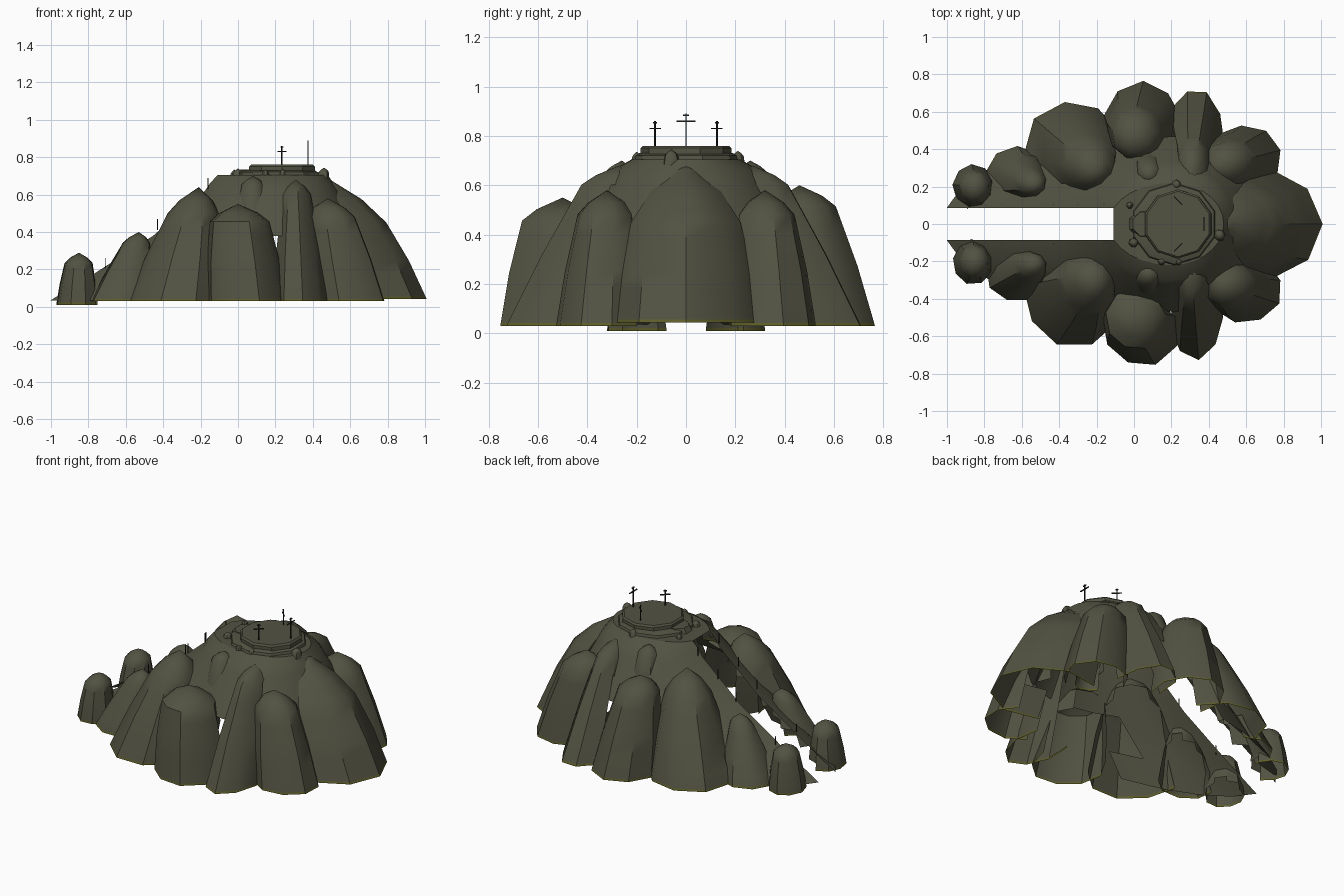
import bpy, bmesh, math, random
from math import sin, cos, pi

random.seed(4)
cube = bpy.data.objects.get("Cube")
if cube:
    bpy.data.objects.remove(cube)


def material(name, colour):
    m = bpy.data.materials.new(name)
    m.diffuse_color = (*colour, 1)
    m.use_nodes = True
    bsdf = m.node_tree.nodes["Principled BSDF"]
    bsdf.inputs["Base Color"].default_value = (*colour, 1)
    bsdf.inputs["Roughness"].default_value = 1
    return m


STONE = material("olive grey stone", (0.085, 0.085, 0.055))
MOSS = material("moss edge", (0.11, 0.11, 0.022))
WOOD = material("dark wood", (0.02, 0.02, 0.017))


def finish(name, bm, mats, angle=38):
    mesh = bpy.data.meshes.new(name)
    bm.to_mesh(mesh)
    bm.free()
    ob = bpy.data.objects.new(name, mesh)
    bpy.context.collection.objects.link(ob)
    for m in mats:
        mesh.materials.append(m)
    bpy.ops.object.select_all(action="DESELECT")
    ob.select_set(True)
    bpy.context.view_layer.objects.active = ob
    bpy.ops.object.shade_smooth_by_angle(angle=math.radians(angle))


def loft(bm, rings, closed=True):
    """Skin a stack of rings, lowest first."""
    rows = [[bm.verts.new(p) for p in ring] for ring in rings]
    n = len(rows[0])
    for low, high in zip(rows, rows[1:]):
        for i in range(n if closed else n - 1):
            j = (i + 1) % n
            bm.faces.new((low[i], low[j], high[j], high[i]))
    return rows


# Hill surface: height, reach toward the path, reach away from it, half depth
HILL = [(0.035, 1.22, 0.55, 0.5), (0.18, 0.98, 0.51, 0.49), (0.38, 0.665, 0.46, 0.47),
        (0.62, 0.39, 0.34, 0.33), (0.66, 0.365, 0.31, 0.3), (0.705, 0.335, 0.28, 0.22)]
HILL_X, SLOT = 0.2, 0.085


def inside_hill(p):
    """True where a point is buried below the hill surface."""
    for low, high in zip(HILL, HILL[1:-1]):
        if p.z <= high[0]:
            f = max((p.z - low[0]) / (high[0] - low[0]), 0)
            near, far, depth = (a + (b - a) * f for a, b in zip(low[1:], high[1:]))
            reach = near if p.x < HILL_X else far
            return ((p.x - HILL_X) / reach) ** 2 + (p.y / depth) ** 2 < 0.82
    return False


def boulder(name, x, y, rx, ry, px, py, top, base=0.03, shoulder=(0.82, 0.65), sides=9):
    """Open-bottomed rock: tapering walls up to a shoulder, then a blunt leaning peak."""
    bm = bmesh.new()
    height = top - base
    wobble = [random.uniform(0.98, 1.05) for _ in range(sides)]
    turn = 0 if y == 0 else random.uniform(0, 1)
    sf, sr = shoulder
    rings = []
    for f, r in ((0, 1), (0.012 / height, 0.995), (sf / 2, 0.54 + sr / 2), (sf, sr),
                 (sf / 2 + 0.5, sr * 0.64)):
        cx, cy = x + (px - x) * f, y + (py - y) * f
        ring = []
        for i in range(sides):
            t = turn + 2 * pi * i / sides
            ring.append((cx + rx * r * wobble[i] * cos(t),
                         cy + ry * r * wobble[i] * sin(t), base + height * f))
        rings.append(ring)
    rows = loft(bm, rings)
    apex = bm.verts.new((px, py, top))
    for i in range(sides):
        bm.faces.new((rows[-1][i], rows[-1][(i + 1) % sides], apex))
    for f in bm.faces:
        f.material_index = int(max(v.co.z for v in f.verts) < base + 0.015)
    # Split the walls finely so that buried parts can be trimmed close to the hill
    walls = [e for e in bm.edges if abs(e.verts[0].co.z - e.verts[1].co.z) > 0.1]
    bmesh.ops.subdivide_edges(bm, edges=walls, cuts=2, use_grid_fill=True)
    buried = [f for f in bm.faces if inside_hill(f.calc_center_median())]
    bmesh.ops.delete(bm, geom=buried, context="FACES")
    finish(name, bm, [STONE, MOSS])


# Hill sheet, split by the open slot
bm = bmesh.new()
rings = []
for z, near, far, depth in HILL:
    end = pi - math.asin(SLOT / depth)
    ring = []
    for i in range(25):
        t = -end + 2 * end * i / 24
        ring.append((HILL_X + (near if cos(t) < 0 else far) * cos(t), depth * sin(t), z))
    rings.append(ring)
rows = loft(bm, rings, closed=False)
bm.faces.new(rows[-1])
low = [f for f in bm.faces if f.calc_center_median().z < 0.3 and f.calc_center_median().x > -0.3]
bmesh.ops.delete(bm, geom=low, context="FACES")
finish("hill", bm, [STONE], 25)

# Large boulders around the hill, nearly mirrored front to back
for s, word in ((-1, "front"), (1, "back")):
    back = s > 0
    boulder(word + "_path_end_rock", -0.86, s * 0.2, 0.11, 0.12, -0.85, s * 0.2, 0.29, 0.01, (0.8, 0.68))
    boulder(word + "_path_boulder", -0.62, s * 0.26, 0.17, 0.15, -0.53, s * 0.21, 0.4, shoulder=(0.85, 0.42))
    boulder(word + "_shoulder_boulder", -0.32, s * 0.385, 0.265, 0.27, -0.21, s * 0.29, 0.64,
            shoulder=(0.77, 0.52))
    boulder(word + "_centre_boulder", 0.045, s * 0.54, 0.21, 0.215, 0, s * (0.46 if back else 0.5),
            0.6 if back else 0.55, shoulder=(0.85, 0.6) if back else (0.82, 0.74))
    boulder(word + "_tall_boulder", 0.33, s * 0.48, 0.15, 0.24, 0.31, s * 0.27, 0.68, shoulder=(0.88, 0.52))
    boulder(word + "_corner_boulder", 0.59, s * 0.35, 0.2, 0.18, 0.48, s * 0.32, 0.58)
    boulder(word + "_upper_rock", 0.08, s * 0.31, 0.085, 0.085, 0.08, s * 0.26, 0.7, 0.47, (0.8, 0.7))
boulder("end_boulder", 0.68, 0, 0.315, 0.285, 0.46, 0, 0.7, 0.043, (0.62, 0.76))

# Small rocks around the summit
for i, (x, y, r) in enumerate([(-0.03, 0.1, 0.026), (-0.01, -0.1, 0.035), (0.22, 0.21, 0.035),
                               (0.45, -0.06, 0.042), (0.14, -0.2, 0.028), (0.23, -0.2, 0.03)]):
    boulder(f"summit_rock_{i + 1}", x, y, r, r, x + 0.01, y, 0.715 + r * 0.7, 0.62, sides=7)


# Summit platform with a lower rim and a step facing the path
def platform(name, x, levels, sides):
    bm = bmesh.new()
    rows = loft(bm, [[(x + rx * cos(2 * pi * (i + 0.5) / sides),
                       ry * sin(2 * pi * (i + 0.5) / sides), z)
                      for i in range(sides)] for z, rx, ry in levels])
    bm.faces.new(rows[-1])
    finish(name, bm, [STONE], 25)


platform("summit_rim", 0.215, [(0.69, 0.235, 0.225), (0.72, 0.225, 0.215), (0.73, 0.2, 0.19)], 10)
platform("summit_platform", 0.235, [(0.7, 0.19, 0.185), (0.75, 0.185, 0.185), (0.76, 0.175, 0.175)], 10)
platform("summit_step", 0.06, [(0.69, 0.1, 0.08), (0.735, 0.07, 0.07)], 8)


# Timber parts
def beam(bm, x, y, z, size, angle=0.0):
    for v in bmesh.ops.create_cube(bm, size=1)["verts"]:
        a, b = v.co.x * size[0], v.co.y * size[1]
        v.co = (x + a * cos(angle) - b * sin(angle),
                y + a * sin(angle) + b * cos(angle), z + v.co.z * size[2])


def cross(name, x, y, top, arm, angle):
    bm = bmesh.new()
    w = 0.006
    beam(bm, x, y, (0.74 + top) / 2, (w, w, top - 0.74), angle)
    beam(bm, x, y, top - 0.03, (w, arm, w), angle)
    beam(bm, x, y, top - 0.006, (w, arm * 0.3, w), angle)
    finish(name, bm, [WOOD])


cross("tall_cross", 0.375, 0, 0.89, 0.075, 0)
cross("front_cross", 0.235, -0.125, 0.86, 0.06, -pi / 4)
cross("back_cross", 0.235, 0.125, 0.86, 0.06, pi / 4)

# Thin posts along both edges of the slot
bm = bmesh.new()
for s in (-1, 1):
    for x, z in ((-0.71, 0.23), (-0.43, 0.44), (-0.3, 0.55), (-0.16, 0.66)):
        beam(bm, x, s * 0.105, z, (0.004, 0.004, 0.06))
finish("path_posts", bm, [WOOD])
